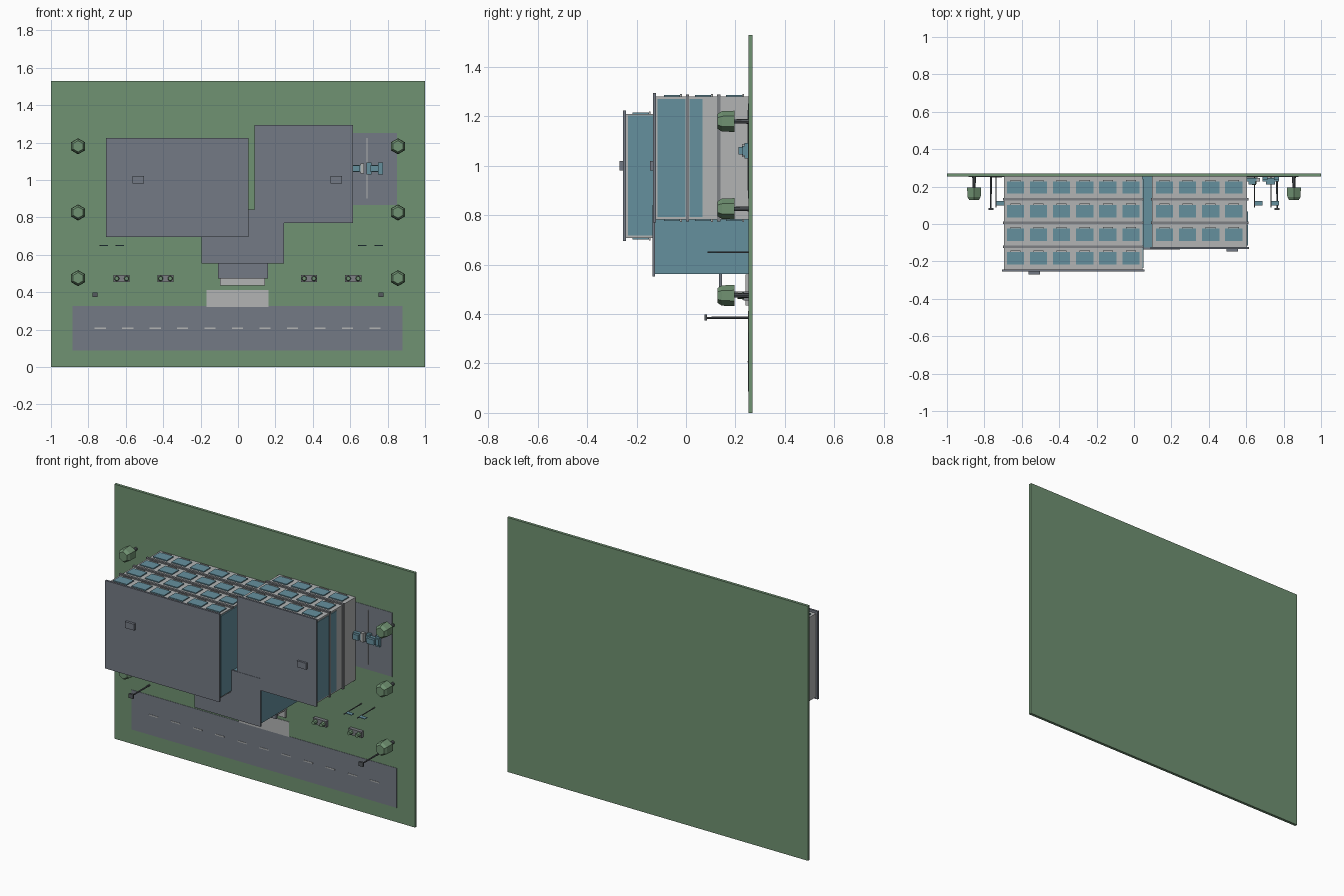
import bpy, bmesh, math
from mathutils import Matrix, Vector

if "Cube" in bpy.data.objects:
    bpy.data.objects.remove(bpy.data.objects["Cube"])


def srgb(r, g, b):
    return [((c / 255 + 0.055) / 1.055) ** 2.4 for c in (r, g, b)] + [1]


def material(name, *rgb):
    m = bpy.data.materials.new(name)
    m.diffuse_color = srgb(*rgb)
    m.use_nodes = True
    m.node_tree.nodes["Principled BSDF"].inputs["Base Color"].default_value = m.diffuse_color
    return m


GREEN = material("grass green", 112, 146, 114)
SLATE = material("slate grey", 116, 122, 133)
LIGHT = material("light grey", 178, 180, 180)
TEAL = material("teal glass", 101, 144, 158)
MID = material("band grey", 125, 128, 132)
DARK = material("dark metal", 85, 90, 94)
GY = 0.253          # ground surface, everything rises from it toward -y


def finish(name, bm, mat):
    me = bpy.data.meshes.new(name)
    bm.to_mesh(me)
    bm.free()
    me.materials.append(mat)
    ob = bpy.data.objects.new(name, me)
    bpy.context.collection.objects.link(ob)
    return ob


def boxes(name, mat, items):
    """One object from boxes given as (x0, x1, y0, y1, z0, z1)."""
    bm = bmesh.new()
    for x0, x1, y0, y1, z0, z1 in items:
        m = Matrix.Translation(((x0 + x1) / 2, (y0 + y1) / 2, (z0 + z1) / 2))
        m = m @ Matrix.Diagonal((x1 - x0, y1 - y0, z1 - z0, 1))
        bmesh.ops.create_cube(bm, size=1, matrix=m)
    return finish(name, bm, mat)


def rods(name, mat, items, sides):
    """Cylinders along y given as (x, z, y0, y1, r_ground, r_tip)."""
    bm = bmesh.new()
    for x, z, y0, y1, ra, rb in items:
        m = Matrix.Translation((x, (y0 + y1) / 2, z)) @ Matrix.Rotation(math.pi / 2, 4, 'X')
        bmesh.ops.create_cone(bm, cap_ends=True, segments=sides, radius1=ra, radius2=rb,
                              depth=y1 - y0, matrix=m)
    return finish(name, bm, mat)


# Ground, paving and road
boxes("ground", GREEN, [(-1, 1, GY, 0.27, 0, 1.53)])
boxes("paving", LIGHT, [(-0.96, 0.96, GY + 0.00002, 0.262, 0.04, 1.49)])
boxes("road", SLATE, [(-0.885, 0.88, GY - 0.002, GY + 0.004, 0.087, 0.325)])
boxes("road_dashes", LIGHT, [(-0.737 + 0.147 * i - 0.03, -0.737 + 0.147 * i + 0.03,
                              GY - 0.004, GY, 0.203, 0.21) for i in range(11)])
boxes("parking", SLATE, [(0.60, 0.85, GY - 0.002, GY + 0.004, 0.867, 1.252)])
boxes("parking_line", LIGHT, [(0.686, 0.692, GY - 0.004, GY, 0.9, 1.225)])
boxes("walkway", LIGHT, [(-0.168, 0.163, GY - 0.003, GY + 0.004, 0.322, 0.412),
                         (-0.095, 0.145, GY - 0.012, GY + 0.004, 0.435, 0.56)])


def wing(name, x0, x1, y0, z0, z1, floors, columns, first_x):
    """Storeyed wing with windows on both long faces and a slate roof."""
    boxes(name + "_walls", LIGHT, [(x0, x1, y0, GY, z0, z1)])
    boxes(name + "_floor_bands", MID, [(x0 - 0.006, x1 + 0.006, y - 0.007, y + 0.007,
                                        z0 - 0.008, z1 + 0.008)
                                       for y in [0.133 - 0.127 * k for k in range(floors - 1)]])
    panes, sills = [], []
    for k in range(floors):
        yc = 0.195 - 0.126 * k
        for i in range(columns):
            xc = first_x + 0.1235 * i
            for z, s in ((z0, -1), (z1, 1)):
                za, zb = sorted((z, z + s * 0.006))
                panes.append((xc - 0.046, xc + 0.046, yc - 0.033, yc + 0.033, za, zb))
                za, zb = sorted((z, z + s * 0.01))
                sills.append((xc - 0.027, xc + 0.027, yc + 0.033, yc + 0.04, za, zb))
    boxes(name + "_windows", TEAL, panes)
    boxes(name + "_sills", LIGHT, sills)
    boxes(name + "_roof", SLATE, [(x0 - 0.01, x1 + 0.01, y0 - 0.012, y0, z0 - 0.012, z1 + 0.014)])


# Building wings, centre block and glazed end walls
wing("left_wing", -0.695, 0.045, -0.243, 0.707, 1.21, 4, 6, -0.634)
wing("right_wing", 0.097, 0.605, -0.122, 0.782, 1.28, 3, 4, 0.163)
boxes("left_wing_end_glass", TEAL, [(0.044, 0.051, -0.235, 0.24, 0.717, 1.203)])
boxes("right_wing_end_glass", TEAL, [(0.604, 0.609, -0.115, -0.003, 0.792, 1.27),
                                     (0.604, 0.609, 0.014, 0.067, 0.792, 1.27)])
boxes("centre_block", TEAL, [(-0.185, 0.235, -0.125, GY, 0.562, 0.835)])
boxes("centre_roof", SLATE, [(-0.195, 0.245, -0.136, -0.125, 0.552, 0.842)])
boxes("roof_units", SLATE, [(-0.563, -0.503, -0.27, -0.25, 0.982, 1.02),
                            (0.495, 0.555, -0.146, -0.13, 0.982, 1.02)])

# Entrance canopy on two posts
boxes("entrance_canopy", SLATE, [(-0.108, 0.16, 0.134, 0.146, 0.472, 0.57)])
rods("canopy_posts", LIGHT, [(x, 0.485, 0.146, GY, 0.006, 0.006) for x in (-0.09, 0.142)], 8)

# Trees
spots = [(s * 0.855, z) for s in (-1, 1) for z in (0.475, 0.826, 1.18)]
rods("tree_trunks", DARK, [(x, z, 0.19, GY, 0.01, 0.008) for x, z in spots], 8)
rods("tree_crowns", GREEN, [(x, z, 0.145, 0.196, 0.043, 0.041) for x, z in spots]
     + [(x, z, 0.128, 0.145, 0.041, 0.03) for x, z in spots], 6)

# Planters with paired shrubs
px = (-0.622, -0.388, 0.38, 0.616)
boxes("planters", MID, [(x - 0.043, x + 0.043, 0.232, GY, 0.455, 0.491) for x in px])
rods("planter_shrubs", GREEN, [(x + d, 0.473, 0.208, 0.234, 0.014, 0.011)
                               for x in px for d in (-0.026, 0.026)], 8)

# Flagpoles and street lamps
fx = (-0.738, -0.652, 0.644, 0.732)
rods("flagpoles", DARK, [(x, 0.65, 0.088, GY, 0.003, 0.003) for x in fx], 8)
boxes("flags", TEAL, [(x, x + 0.042, 0.1, 0.124, 0.648, 0.652) for x in fx])
rods("lamp_posts", DARK, [(s * 0.765, 0.385, 0.085, GY, 0.005, 0.004) for s in (-1, 1)], 8)
boxes("lamp_heads", DARK, [(s * 0.765 - 0.014, s * 0.765 + 0.014, 0.074, 0.086, 0.373, 0.398)
                           for s in (-1, 1)])

# Parked cars
boxes("car_bodies", TEAL, [(0.602, 0.66, 0.228, 0.247, 1.042, 1.08),
                           (0.688, 0.775, 0.228, 0.247, 1.042, 1.08)])
boxes("car_cabins", TEAL, [(0.612, 0.65, 0.212, 0.228, 1.045, 1.077),
                           (0.706, 0.755, 0.212, 0.228, 1.045, 1.077)])
boxes("car_trim", LIGHT, [(0.655, 0.674, 0.226, 0.247, 1.035, 1.088)])
boxes("car_wheels", TEAL, [(x, x + 0.026, 0.236, GY, 1.03, 1.092) for x in (0.688, 0.749)])
